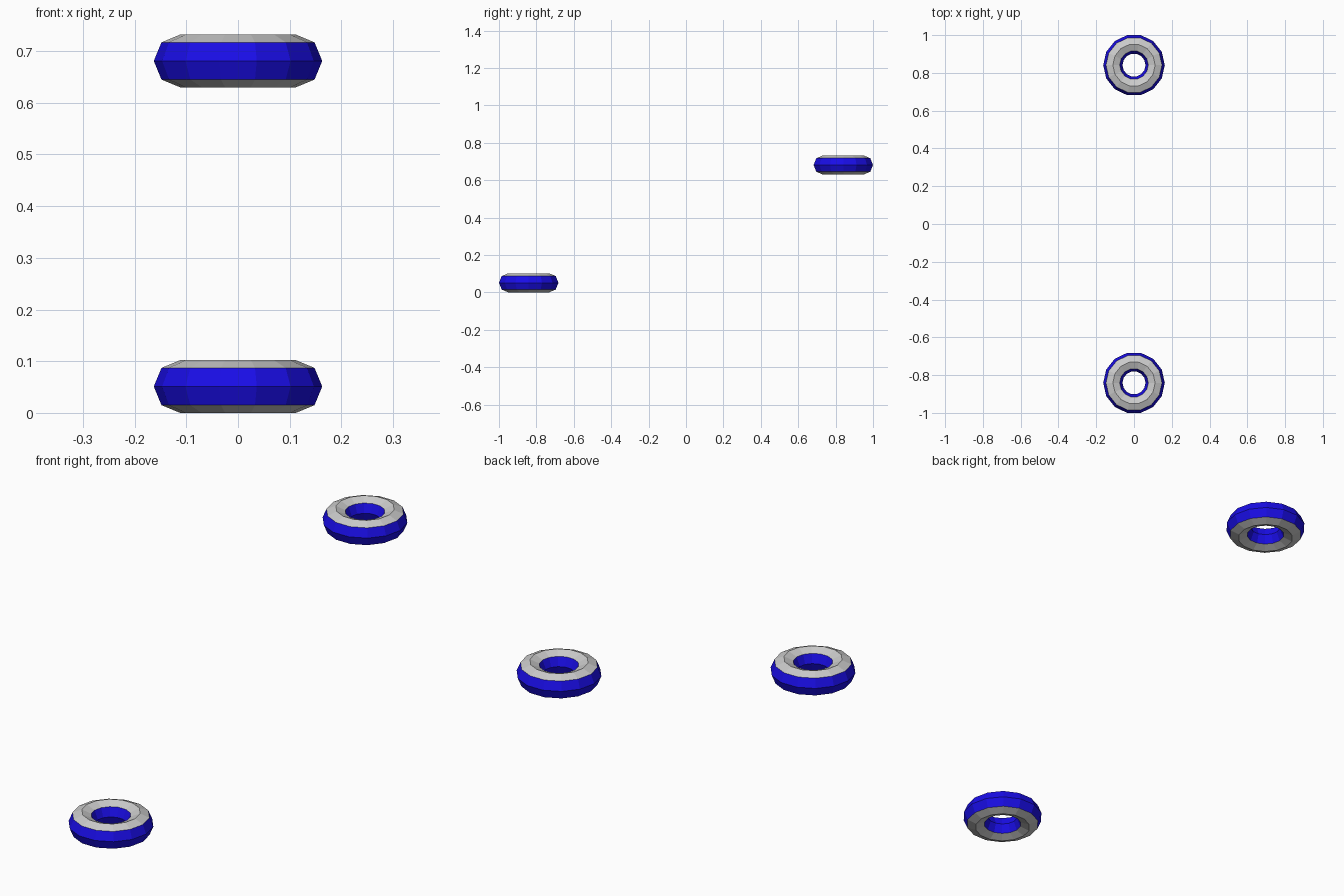
import bpy
from math import sin, cos, tau

if "Cube" in bpy.data.objects:
    bpy.data.objects.remove(bpy.data.objects["Cube"])

SIDES, RIM = 14, 8            # steps around the ring and around its section
RING_R, TUBE_R = 0.112, 0.051


def material(name, color):
    mat = bpy.data.materials.new(name)
    mat.diffuse_color = color
    mat.use_nodes = True
    mat.node_tree.nodes["Principled BSDF"].inputs["Base Color"].default_value = mat.diffuse_color
    return mat


blue = material("blue", (0.01, 0.004, 0.8, 1))
grey = material("grey", (0.8, 0.8, 0.8, 1))


def ring(name, location):
    verts, faces, mats = [], [], []
    for i in range(SIDES):
        a = tau * i / SIDES
        for j in range(RIM):
            b = tau * j / RIM
            r = RING_R + TUBE_R * cos(b)
            verts.append((r * cos(a), r * sin(a), TUBE_R * sin(b)))
            i2, j2 = (i + 1) % SIDES, (j + 1) % RIM
            faces.append((i * RIM + j, i2 * RIM + j, i2 * RIM + j2, i * RIM + j2))
            # grey bands on top and bottom, blue inside and outside
            mats.append(1 if j in (1, 2, 5, 6) else 0)
    mesh = bpy.data.meshes.new(name)
    mesh.from_pydata(verts, [], faces)
    mesh.materials.append(blue)
    mesh.materials.append(grey)
    for poly, m in zip(mesh.polygons, mats):
        poly.material_index = m
    obj = bpy.data.objects.new(name, mesh)
    obj.location = location
    bpy.context.collection.objects.link(obj)


# low ring at the front, high ring at the back
ring("front_ring", (0, -0.841, 0.051))
ring("back_ring", (0, 0.841, 0.681))
